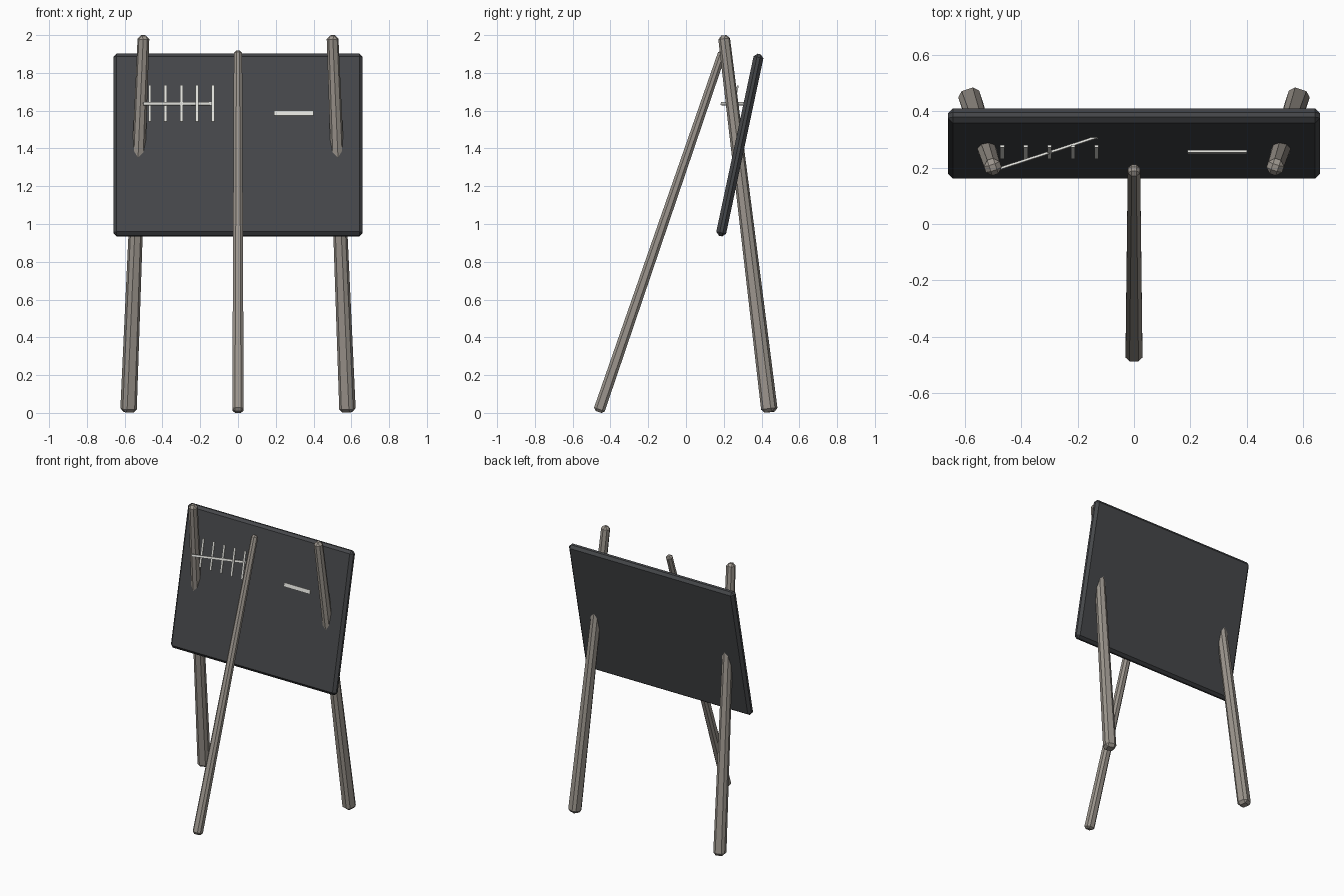
import bpy, bmesh, math
from mathutils import Vector, Matrix

if "Cube" in bpy.data.objects:
    bpy.data.objects.remove(bpy.data.objects["Cube"])


def material(name, rgb):
    m = bpy.data.materials.new(name)
    m.diffuse_color = (*rgb, 1)
    m.use_nodes = True
    m.node_tree.nodes["Principled BSDF"].inputs["Base Color"].default_value = m.diffuse_color
    return m


wood = material("weathered_wood", (0.33, 0.30, 0.265))
slate = material("dark_slate", (0.06, 0.063, 0.068))
chalk = material("chalk_white", (0.78, 0.78, 0.74))


def finish(name, bm, matrix, mat, bevel=0):
    if bevel:
        bmesh.ops.bevel(bm, geom=bm.edges[:], offset=bevel, segments=1,
                        affect='EDGES', profile=0.5)
    bm.transform(matrix)
    mesh = bpy.data.meshes.new(name)
    bm.to_mesh(mesh)
    bm.free()
    mesh.materials.append(mat)
    obj = bpy.data.objects.new(name, mesh)
    bpy.context.collection.objects.link(obj)
    return obj


def box(name, size, loc, mat, tilt=0, turn=0, bevel=0):
    bm = bmesh.new()
    bmesh.ops.create_cube(bm, size=1)
    bmesh.ops.scale(bm, vec=size, verts=bm.verts)
    m = (Matrix.Translation(loc) @ Matrix.Rotation(turn, 4, 'Z')
         @ Matrix.Rotation(tilt, 4, 'X'))
    return finish(name, bm, m, mat, bevel)


def pole(name, foot, head, w_foot, w_head, bevel):
    # Tapered square post with chamfered edges, running foot to head
    a, b = Vector(foot), Vector(head)
    bm = bmesh.new()
    bmesh.ops.create_cube(bm, size=1)
    for v in bm.verts:
        w = w_head if v.co.z > 0 else w_foot
        v.co = (v.co.x * w, v.co.y * w, v.co.z * (b - a).length)
    m = (Matrix.Translation((a + b) / 2)
         @ (b - a).to_track_quat('Z', 'Y').to_matrix().to_4x4())
    return finish(name, bm, m, wood, bevel)


# Legs
for side, s in (("left", -1), ("right", 1)):
    pole(f"{side}_leg", (s * 0.58, 0.443, 0.004), (s * 0.50, 0.20, 1.998),
         0.078, 0.058, 0.018)
pole("prop_leg", (0, -0.463, 0.005), (0, 0.195, 1.916), 0.06, 0.044, 0.014)

# Tilted board
TILT = math.radians(-12)
box("board", (1.32, 0.053, 0.985), (0, 0.285, 1.418), slate, TILT, bevel=0.018)

# Tally strokes with a slanted crossing stroke
for i in range(5):
    box(f"tally_stroke_{i + 1}", (0.015, 0.008, 0.196),
        (-0.467 + i * 0.0835, 0.255, 1.638), chalk, TILT)
box("tally_cross_stroke", (0.39, 0.008, 0.016), (-0.315, 0.248, 1.637), chalk,
    TILT, math.radians(18))

# Single short dash
box("dash_mark", (0.21, 0.008, 0.028), (0.295, 0.255, 1.586), chalk, TILT)
